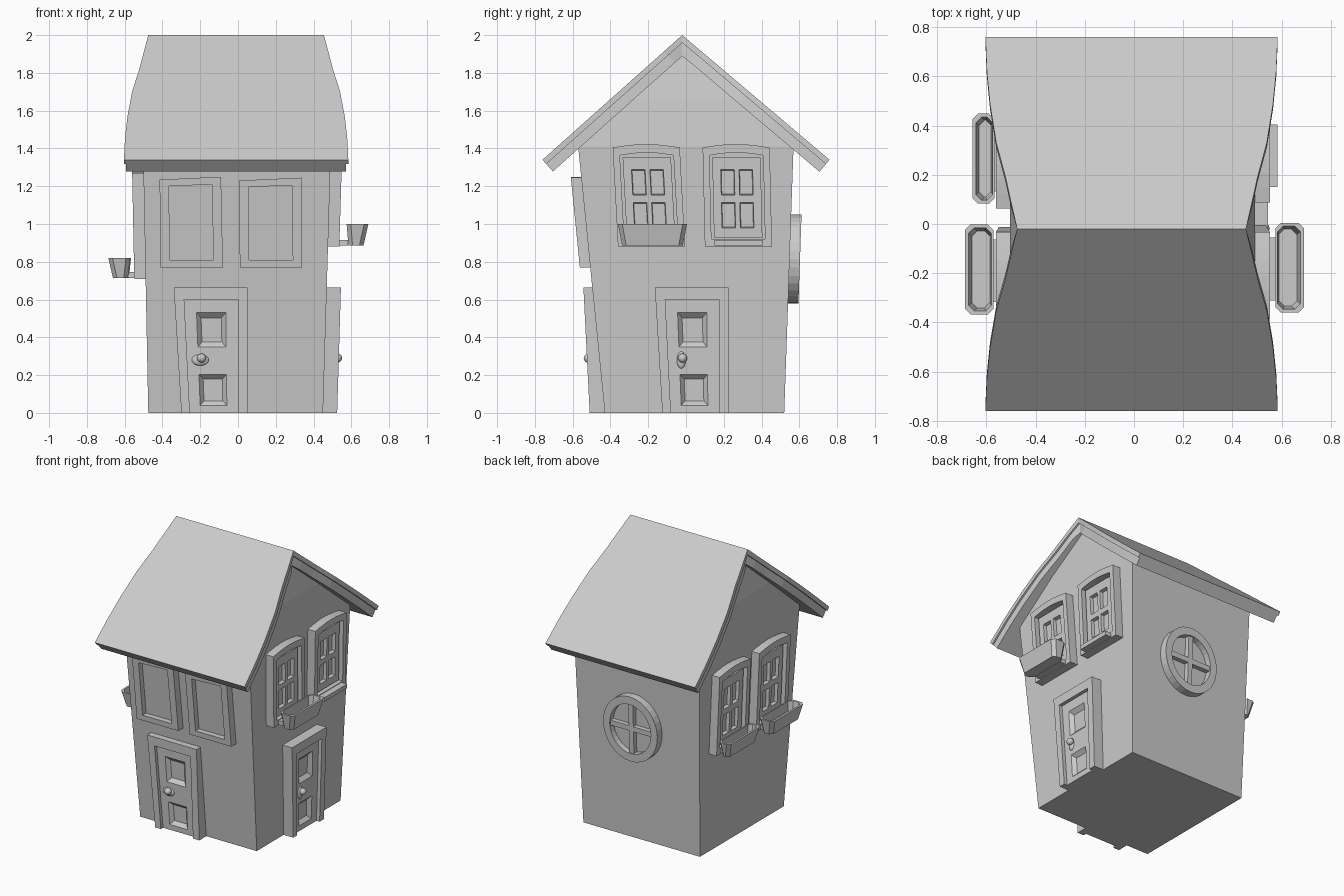
import bpy, bmesh, math
from mathutils import Vector

if "Cube" in bpy.data.objects:
    bpy.data.objects.remove(bpy.data.objects["Cube"])

# Leaning wall planes: (u along wall, height z, d outwards) -> world
WALL = {
    "front": lambda u, z, d: Vector((u, -0.43 - 0.10 * z - d, z)),
    "porch": lambda u, z, d: Vector((u, -0.435 - 0.05 * z - d, z)),
    "back": lambda u, z, d: Vector((u, 0.52 + 0.035 * z + d, z)),
    "right": lambda u, z, d: Vector((0.45 + 0.03 * z + d, u, z)),
    "left": lambda u, z, d: Vector((-0.475 - 0.02 * z - d, u, z)),
}


def mesh(name, polys):
    bm = bmesh.new()
    for p in polys:
        bm.faces.new([bm.verts.new(v) for v in p])
    bmesh.ops.remove_doubles(bm, verts=bm.verts, dist=1e-4)
    bmesh.ops.recalc_face_normals(bm, faces=bm.faces)
    me = bpy.data.meshes.new(name)
    bm.to_mesh(me)
    bm.free()
    ob = bpy.data.objects.new(name, me)
    bpy.context.collection.objects.link(ob)
    return ob


def loft(name, rings):
    """Bridge closed rings and cap both ends."""
    polys = [rings[0], rings[-1]]
    for a, b in zip(rings, rings[1:]):
        n = len(a)
        polys += [[a[i], a[(i + 1) % n], b[(i + 1) % n], b[i]] for i in range(n)]
    return mesh(name, polys)


def on_wall(name, wall, steps):
    """Loft 2D outlines [(outline, depth), ...] on a wall."""
    return loft(name, [[WALL[wall](u, z, d) for u, z in o] for o, d in steps])


def at(q, f, g):
    """Point at fractions f, g in quad (BL, BR, TR, TL)."""
    bl, br, tr, tl = [Vector(p) for p in q]
    return bl.lerp(br, f).lerp(tl.lerp(tr, f), g)


def sub(q, f0, f1, g0, g1):
    return [at(q, f0, g0), at(q, f1, g0), at(q, f1, g1), at(q, f0, g1)]


def arch(q, rise, n=6):
    pts = [Vector(q[0]), Vector(q[1])]
    for i in range(n + 1):
        p = Vector(q[2]).lerp(Vector(q[3]), i / n)
        pts.append(p + Vector((0, rise * math.sin(math.pi * i / n))))
    return pts


def leaf(name, wall, q, us, zs, d0, d, rec, bevel):
    """Slab with a grid of sunken panels in the odd cells."""
    polys = []
    P = lambda f, g, dd: WALL[wall](*at(q, f, g), dd)
    for i in range(len(us) - 1):
        for j in range(len(zs) - 1):
            c = [(us[i], zs[j]), (us[i + 1], zs[j]), (us[i + 1], zs[j + 1]), (us[i], zs[j + 1])]
            front = [P(*k, d) for k in c]
            polys.append([P(*k, d0) for k in c])
            if i % 2 and j % 2:
                mid = sum(front, Vector()) / 4
                out = P(*c[0], rec) - P(*c[0], d)
                inner = [v.lerp(mid, bevel) + out for v in front]
                polys.append(inner)
                polys += [[front[k], front[(k + 1) % 4], inner[(k + 1) % 4], inner[k]] for k in range(4)]
            else:
                polys.append(front)
    for seq, line in ((us, lambda t, e: (t, e)), (zs, lambda t, e: (e, t))):
        for a, b in zip(seq, seq[1:]):
            for e in (0, 1):
                polys.append([P(*line(a, e), d0), P(*line(b, e), d0), P(*line(b, e), d), P(*line(a, e), d)])
    return mesh(name, polys)


# House body: flared walls rising to a gable
rings = []
for z in (0, 0.7, 1.41):
    x0, x1 = WALL["left"](0, z, 0).x, WALL["right"](0, z, 0).x
    y0, y1 = WALL["front"](0, z, 0).y, WALL["back"](0, z, 0).y
    rings.append([Vector(p) for p in ((x0, y0, z), (x1, y0, z), (x1, y1, z), (x0, y1, z))])
for z, x0, x1, y0, y1 in ((1.665, -0.475, 0.465, -0.295, 0.275),):
    rings.append([Vector(p) for p in ((x0, y0, z), (x1, y0, z), (x1, y1, z), (x0, y1, z))])
pk = [Vector((-0.43, -0.02, 1.91)), Vector((0.42, -0.02, 1.91))]
polys = [rings[0]]
for a, b in zip(rings, rings[1:]):
    polys += [[a[i], a[(i + 1) % 4], b[(i + 1) % 4], b[i]] for i in range(4)]
a = rings[-1]
polys += [[a[0], a[1], pk[1], pk[0]], [a[2], a[3], pk[0], pk[1]], [a[1], a[2], pk[1]], [a[3], a[0], pk[0]]]
mesh("house_body", polys)


# Roof: two layers whose ends flare out towards the eaves
def roof(name, t0, t1, inset):
    half = ((0, 0.465), (0.13, 0.488), (0.27, 0.512), (0.45, 0.55), (0.65, 0.575), (0.82, 0.588), (1, 0.594))
    stations = [(-1, s, w) for s, w in half[:0:-1]] + [(1, s, w) for s, w in half]
    out = []
    for side, s, w in stations:
        run = 0.74 if side < 0 else 0.78
        L = math.hypot(run, 0.66)
        n = Vector((0, side * 0.66 / L, run / L)) if s else Vector((0, 0, L / 0.76))
        top = Vector((0, -0.02 + side * run * s, 2 - 0.66 * s))
        a, b = top - n * t0, top - n * t1
        w -= inset
        out.append([a + Vector((-w - 0.01, 0, 0)), a + Vector((w - 0.01, 0, 0)),
                    b + Vector((w - 0.01, 0, 0)), b + Vector((-w - 0.01, 0, 0))])
    return loft(name, out)


roof("roof_top_layer", 0, 0.03, 0)
roof("roof_under_layer", 0.03, 0.083, 0.012)


def ball(name, loc, r, scale=(1, 1, 1)):
    bpy.ops.mesh.primitive_uv_sphere_add(segments=16, ring_count=10, radius=r, location=loc)
    ob = bpy.context.object
    ob.name = name
    ob.scale = scale
    bpy.ops.object.shade_smooth()


# Doors: crooked frame, panelled leaf and knob
for wall, label, off in (("porch", "front", 0), ("right", "side", 0.175)):
    frame = [(-0.30, 0), (-0.34, 0.665), (0.05, 0.665), (0.05, 0),
             (0, 0), (0, 0.60), (-0.285, 0.60), (-0.255, 0)]
    frame = [(u + off, z) for u, z in frame]
    on_wall(label + "_door_frame", wall, [(frame, -0.01), (frame, 0.075)])
    q = [(-0.255 + off, 0), (off, 0), (off, 0.6), (-0.285 + off, 0.6)]
    leaf(label + "_door", wall, q, [0, 0.22, 0.77, 1], [0, 0.065, 0.34, 0.58, 0.885, 1],
         -0.01, 0.05, 0.025, 0.3)
    ball(label + "_door_knob", WALL[wall](-0.193 + off, 0.29, 0.068), 0.024)
    ball(label + "_door_knob_plate", WALL[wall](-0.20 + off, 0.28, 0.05), 0.03,
         (1.5, 0.5, 1) if wall == "porch" else (0.5, 0.8, 1.5))

# Blank framed windows on the front
for i, q in enumerate(([(-0.41, 0.77), (-0.08, 0.77), (-0.09, 1.25), (-0.415, 1.235)],
                       [(0.01, 0.77), (0.34, 0.77), (0.335, 1.245), (0.005, 1.23)])):
    inner = sub(q, 0.15, 0.85, 0.085, 0.92)
    on_wall(f"front_window_{i + 1}", "front", [(q, -0.01), (q, 0.055), (inner, 0.055), (inner, 0.015)])

# Arched windows on both sides, with sills and flower boxes (box = depth range)
WINDOWS = (("right", -0.36, 0.88, 1.405, -0.028, (0.095, 0.21)),
           ("right", 0.10, 0.88, 1.405, -0.012, None),
           ("left", 0.083, 0.71, 1.27, -0.02, (0.075, 0.165)),
           ("left", -0.367, 0.71, 1.27, -0.02, (0.08, 0.195)))
for i, (wall, u, z0, z1, lean, box) in enumerate(WINDOWS):
    name = f"{wall}_window_{i + 1}"
    w, k = 0.355, z1 - z0
    q = [(u, z0), (u + w, z0), (u + w + lean, z1), (u + lean, z1)]
    inner = sub(q, 0.1, 0.9, 0.075, 0.92)
    on_wall(name + "_frame", wall, [(arch(q, 0.018), -0.01), (arch(q, 0.018), 0.06),
                                    (arch(inner, 0.015), 0.06), (arch(inner, 0.015), 0.012)])
    sash = sub(q, 0.14, 0.86, 0.09, 0.9)
    leaf(name + "_sash", wall, sash, [0, 0.17, 0.45, 0.55, 0.83, 1],
         [0, 0.12, 0.44, 0.53, 0.85, 1], 0.005, 0.038, 0.015, 0.08)
    sill = [(u + 0.05, z0 + 0.005), (u + w - 0.05, z0 + 0.005), (u + w - 0.05, z0 + 0.035), (u + 0.05, z0 + 0.035)]
    on_wall(name + "_sill", wall, [(sill, 0.05), (sill, 0.105)])
    if box:
        def ring(m, z):
            a, b, c, e, t = u + m, u + 0.365 + -m, box[0] + m * 0.6, box[1] - m, 0.022
            pts = ((a + t, c), (b - t, c), (b, c + t), (b, e - t), (b - t, e), (a + t, e), (a, e - t), (a, c + t))
            return [WALL[wall](p, z, d) for p, d in pts]
        zb = z0 + 0.005
        h = 0.115 if wall == "right" else 0.105
        loft(name + "_flower_box", [ring(0.022, zb), ring(0, zb + h), ring(0.014, zb + h), ring(0.026, zb + 0.04)])

# Round window on the back
def oval(f, n=32):
    return [(0.02 + 0.215 * f * math.cos(2 * math.pi * i / n), 0.815 + 0.235 * f * math.sin(2 * math.pi * i / n))
            for i in range(n)]


on_wall("round_window_frame", "back", [(oval(1), -0.01), (oval(1), 0.055), (oval(0.76), 0.055), (oval(0.76), 0.012)])
for label, a, b in (("upright", 0.018, 0.185), ("cross", 0.17, 0.018)):
    bar = [(0.02 - a, 0.815 - b), (0.02 + a, 0.815 - b), (0.02 + a, 0.815 + b), (0.02 - a, 0.815 + b)]
    on_wall(f"round_window_{label}_bar", "back", [(bar, 0.005), (bar, 0.045)])
